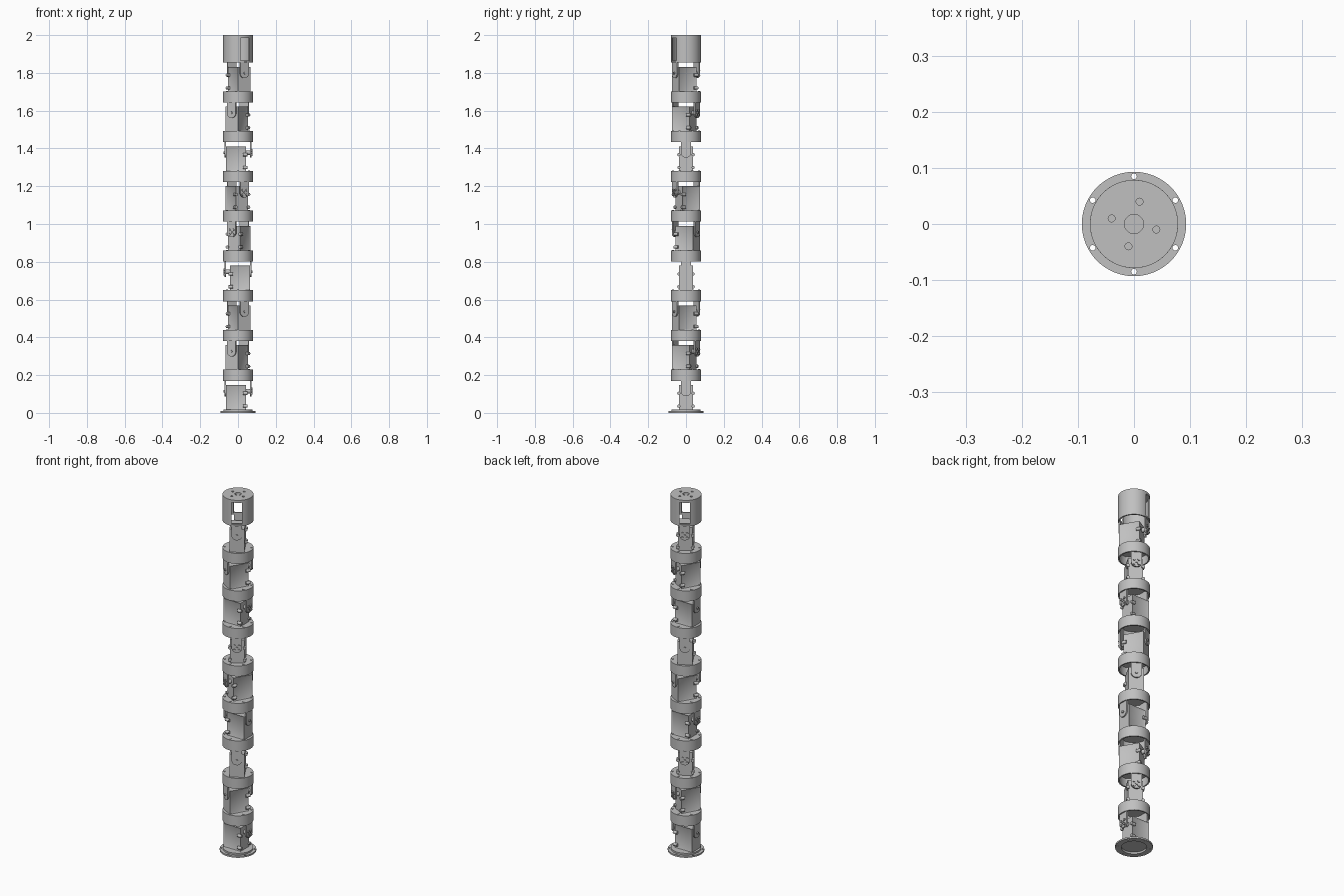
import bpy, bmesh
from math import radians, pi, cos, sin
from mathutils import Matrix, Vector

default = bpy.data.objects.get("Cube")
if default:
    bpy.data.objects.remove(default, do_unlink=True)

grey = bpy.data.materials.new("light_grey")
grey.use_nodes = True
colour = (0.53, 0.53, 0.53, 1)
grey.diffuse_color = colour
grey.node_tree.nodes["Principled BSDF"].inputs["Base Color"].default_value = colour

MODULES = 9
PITCH = 0.2105
BASE_TOP = 0.018
RING_R, RING_IN = 0.0785, 0.071
RING_LOW = 0.152      # ring underside above the module floor
AXLE = 0.097          # joint axis above the module floor
ARM_HALF = 0.027


def finish(name, bm, matrix=Matrix()):
    bmesh.ops.recalc_face_normals(bm, faces=bm.faces)
    mesh = bpy.data.meshes.new(name)
    bm.to_mesh(mesh)
    bm.free()
    for p in mesh.polygons:
        p.use_smooth = True
    mesh.set_sharp_from_angle(angle=radians(30))
    mesh.materials.append(grey)
    ob = bpy.data.objects.new(name, mesh)
    ob.matrix_world = matrix
    bpy.context.scene.collection.objects.link(ob)
    return ob


def lathe(profile, steps=64):
    """Revolve a closed (radius, height) profile round z."""
    bm = bmesh.new()
    verts = [bm.verts.new((r, 0, z)) for r, z in profile]
    edges = [bm.edges.new((v, verts[i - 1])) for i, v in enumerate(verts)]
    bmesh.ops.spin(bm, geom=verts + edges, cent=(0, 0, 0), axis=(0, 0, 1),
                   angle=2 * pi, steps=steps)
    bmesh.ops.remove_doubles(bm, verts=bm.verts, dist=1e-5)
    return bm


def add_box(bm, low, high):
    low, high = Vector(low), Vector(high)
    mat = Matrix.Translation((low + high) / 2) @ Matrix.Diagonal((*(high - low), 1))
    return bmesh.ops.create_cube(bm, size=1, matrix=mat)["verts"]


def add_rod(bm, start, end, radius, axis="X", sides=16):
    """Cylinder between two points along x or z."""
    start, end = Vector(start), Vector(end)
    mat = Matrix.Translation((start + end) / 2)
    if axis == "X":
        mat = mat @ Matrix.Rotation(pi / 2, 4, "Y")
    bmesh.ops.create_cone(bm, cap_ends=True, segments=sides, radius1=radius,
                          radius2=radius, depth=(end - start).length, matrix=mat)


def cut(ob, bm):
    """Subtract a cutter mesh from an object and drop the cutter."""
    cutter = finish("cutter", bm, ob.matrix_world.copy())
    cutter.hide_render = True
    mod = ob.modifiers.new("cut", "BOOLEAN")
    mod.object, mod.operation, mod.solver = cutter, "DIFFERENCE", "EXACT"
    graph = bpy.context.evaluated_depsgraph_get()
    mesh = bpy.data.meshes.new_from_object(ob.evaluated_get(graph))
    ob.modifiers.clear()
    ob.data = mesh
    mesh.set_sharp_from_angle(angle=radians(30))
    bpy.data.objects.remove(cutter, do_unlink=True)


def servo_body(name, place):
    bm = bmesh.new()
    add_box(bm, (-0.064, -0.038, -0.002), (0.042, 0.038, 0.13))
    # shallow recessed panels on both flanks
    bm.normal_update()
    flanks = [f for f in bm.faces if abs(f.normal.y) > 0.9]
    bmesh.ops.inset_individual(bm, faces=flanks, thickness=0.01, depth=-0.004)
    # mounting bolts and output shaft
    for side in (-1, 1):
        for z in (0.018, 0.086):
            add_rod(bm, (0.026, side * 0.038, z), (0.05, side * 0.038, z), 0.0085)
    add_rod(bm, (0.04, 0, AXLE), (0.066, 0, AXLE), 0.012)
    finish(name, bm, place)


def joint_arm(name, side, top, place):
    """Flat strap with a rounded lower end around the joint axis."""
    bm = bmesh.new()
    outline = [(ARM_HALF, top), (-ARM_HALF, top)]
    outline += [(ARM_HALF * cos(a), AXLE + ARM_HALF * sin(a))
                for a in (pi + pi * i / 16 for i in range(17))]
    face = bm.faces.new([bm.verts.new((side * 0.0625, y, z)) for y, z in outline])
    out = bmesh.ops.extrude_face_region(bm, geom=[face])["geom"]
    bmesh.ops.translate(bm, vec=(side * 0.0085, 0, 0),
                        verts=[v for v in out if isinstance(v, bmesh.types.BMVert)])
    finish(name, bm, place)


def joint_screws(name, side, place):
    """Centre screw, with four more in a cross on the driven side."""
    bm = bmesh.new()
    spots = [(0, 0)]
    if side > 0:
        spots += [(0.017 * cos(a), 0.017 * sin(a))
                  for a in (pi / 4 + pi / 2 * i for i in range(4))]
    for y, z in spots:
        add_rod(bm, (side * 0.07, y, AXLE + z), (side * 0.0765, y, AXLE + z), 0.0065)
    finish(name, bm, place)


# base flange, open underneath, with six through holes
flange = finish("base_flange", lathe([
    (0, 0.010), (0.063, 0.010), (0.063, 0), (0.093, 0), (0.093, 0.009),
    (0.0775, 0.009), (0.0775, BASE_TOP), (0, BASE_TOP)]))
holes = bmesh.new()
for i in range(6):
    a = pi / 2 + i * pi / 3
    x, y = 0.085 * cos(a), 0.085 * sin(a)
    add_rod(holes, (x, y, -0.02), (x, y, 0.0135), 0.005, "Z")
cut(flange, holes)

# stacked joint modules, each turned a sixth of a circle further
for n in range(MODULES):
    place = Matrix.Translation((0, 0, BASE_TOP + n * PITCH)) @ \
        Matrix.Rotation(n * pi / 3, 4, "Z")
    last = n == MODULES - 1
    servo_body(f"servo_body_{n + 1}", place)
    for side, label in ((1, "driven"), (-1, "idle")):
        joint_arm(f"{label}_arm_{n + 1}", side, RING_LOW + (0.012 if last else 0.048), place)
        joint_screws(f"{label}_screws_{n + 1}", side, place)
    if not last:
        # hollow collar with a floor for the next module
        finish(f"collar_{n + 1}", lathe([
            (RING_IN, RING_LOW), (RING_R, RING_LOW), (RING_R, PITCH), (0, PITCH),
            (0, PITCH - 0.012), (RING_IN, PITCH - 0.012)]), place)
        heads = bmesh.new()
        for i in range(6):
            a = pi / 6 + i * pi / 3
            x, y = 0.068 * cos(a), 0.068 * sin(a)
            add_rod(heads, (x, y, PITCH - 0.002), (x, y, PITCH + 0.003), 0.005, "Z", 12)
        finish(f"collar_screws_{n + 1}", heads, place)

# end cap with two windows in line with the last joint
top = 2 - BASE_TOP - (MODULES - 1) * PITCH
cap = finish("end_cap", lathe([
    (RING_IN, RING_LOW), (RING_R, RING_LOW), (RING_R, top), (0.017, top),
    (0.017, top - 0.012), (RING_IN, top - 0.012)]), place)
windows = bmesh.new()
add_box(windows, (-0.1, -0.0275, RING_LOW + 0.008), (0.1, 0.0275, top - 0.014))
cut(cap, windows)

# four mounting holes in the cap's top
holes = bmesh.new()
for i in range(4):
    a = radians(76 - 120 + 90 * i)
    x, y = 0.041 * cos(a), 0.041 * sin(a)
    add_rod(holes, (x, y, top - 0.03), (x, y, top + 0.02), 0.0062, "Z")
cut(cap, holes)
